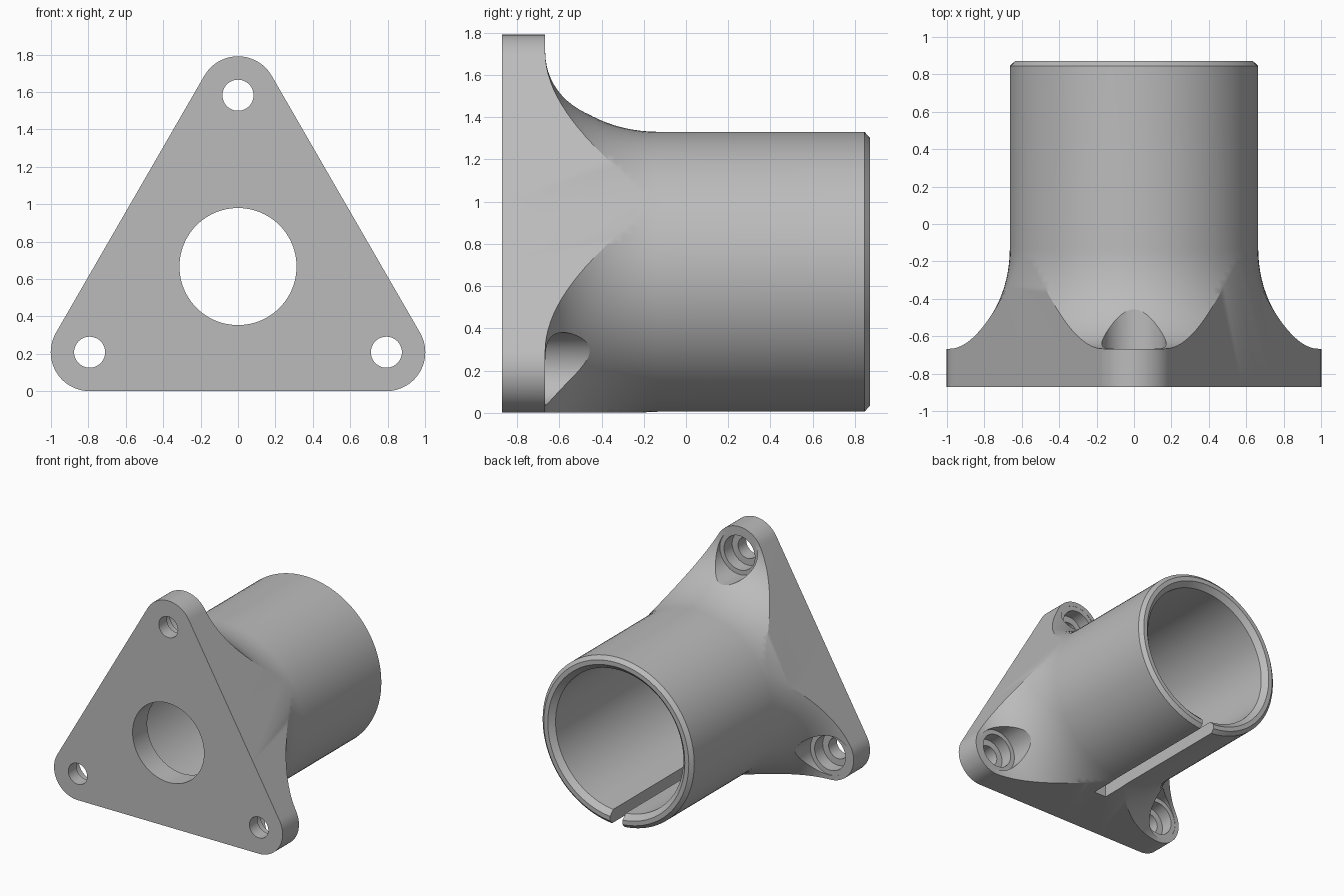
import bpy, bmesh, math

old = bpy.data.objects.get("Cube")
if old:
    bpy.data.objects.remove(old, do_unlink=True)

AXIS_Z = 0.667      # height of the tube axis
TUBE_R = 0.664
BORE_R = 0.56
BACK = 0.872        # half depth along y
PLATE = -0.667      # rear face of the flange
BOLT_R = 0.916      # distance of bolt holes from the axis
CORNER = 0.208      # corner rounding of the flange

grey = bpy.data.materials.new("plain grey")
grey.use_nodes = True
color = (0.5, 0.5, 0.5, 1)
grey.diffuse_color = color
grey.node_tree.nodes["Principled BSDF"].inputs["Base Color"].default_value = color


def finish(name, bm):
    bmesh.ops.remove_doubles(bm, verts=bm.verts, dist=1e-5)
    bmesh.ops.recalc_face_normals(bm, faces=bm.faces)
    mesh = bpy.data.meshes.new(name)
    bm.to_mesh(mesh)
    bm.free()
    mesh.materials.append(grey)
    obj = bpy.data.objects.new(name, mesh)
    bpy.context.collection.objects.link(obj)
    return obj


def lathe(name, profile, x=0, z=AXIS_Z, steps=96):
    """Revolve (radius, y) points around a line parallel to y."""
    bm = bmesh.new()
    rings = []
    for i in range(steps):
        a = math.tau * i / steps
        rings.append([bm.verts.new((x + r * math.sin(a), y, z + r * math.cos(a)))
                      for r, y in profile])
    for i in range(steps):
        a, b = rings[i], rings[(i + 1) % steps]
        for k in range(len(profile) - 1):
            quad = [a[k], a[k + 1], b[k + 1], b[k]]
            if profile[k][0] == 0:
                quad = [a[k], a[k + 1], b[k + 1]]
            elif profile[k + 1][0] == 0:
                quad = [a[k], a[k + 1], b[k]]
            bm.faces.new(quad)
    return finish(name, bm)


def boolean(target, cutter, operation):
    mod = target.modifiers.new("cut", 'BOOLEAN')
    mod.operation = operation
    mod.solver = 'EXACT'
    mod.object = cutter
    bpy.context.view_layer.objects.active = target
    bpy.ops.object.modifier_apply(modifier=mod.name)
    bpy.data.objects.remove(cutter, do_unlink=True)


corners = [(BOLT_R * math.sin(a), AXIS_Z + BOLT_R * math.cos(a), a)
           for a in (math.tau * k / 3 for k in range(3))]

# Tube with a flared foot, one revolved solid
FLARE_Y, FLARE_R = 0.537, 0.39
profile = [(0, -BACK), (1.3, -BACK), (1.3, PLATE)]
for i in range(21):
    t = math.pi / 2 * (1 - i / 20)
    profile.append((TUBE_R + FLARE_R * (1 - math.cos(t)),
                    PLATE + FLARE_Y * (1 - math.sin(t))))
profile += [(TUBE_R, 0.845), (0.635, BACK), (0, BACK)]
body = lathe("flanged_tube", profile)

# Rounded triangle outline trims the foot into the flange
bm = bmesh.new()
outline = []
for cx, cz, a in corners:
    for i in range(25):
        t = a + math.radians(-60 + 120 * i / 24)
        outline.append(bm.verts.new((cx + CORNER * math.sin(t), -1,
                                     cz + CORNER * math.cos(t))))
face = bm.faces.new(outline)
new = bmesh.ops.extrude_face_region(bm, geom=[face])["geom"]
bmesh.ops.translate(bm, vec=(0, 2, 0),
                    verts=[v for v in new if isinstance(v, bmesh.types.BMVert)])
boolean(body, finish("triangle_prism", bm), 'INTERSECT')

# Main bore with its smaller front opening and chamfered mouth
boolean(body, lathe("bore", [(0, -1), (0.313, -1), (0.313, -0.69), (BORE_R, -0.69),
                             (BORE_R, 0.832), (0.64, 0.912), (0, 0.912)]), 'DIFFERENCE')

# Stepped bolt holes with clearance pockets
for cx, cz, a in corners:
    hole = lathe("bolt_hole", [(0, -1), (0.083, -1), (0.083, -0.77), (0.135, -0.77),
                               (0.135, -0.669), (0.172, -0.669), (0.172, 0), (0, 0)],
                 cx, cz, 48)
    boolean(body, hole, 'DIFFERENCE')

# Clamping slot along the underside
bm = bmesh.new()
bmesh.ops.create_cube(bm, size=1)
bmesh.ops.scale(bm, vec=(0.11, 1.5, 0.4), verts=bm.verts)
bmesh.ops.translate(bm, vec=(0, 0.35, 0.05), verts=bm.verts)
boolean(body, finish("slot", bm), 'DIFFERENCE')

# Smooth the curved walls, keep the machined edges crisp
bpy.ops.object.select_all(action='DESELECT')
body.select_set(True)
bpy.context.view_layer.objects.active = body
bpy.ops.object.shade_smooth_by_angle(angle=math.radians(25))
